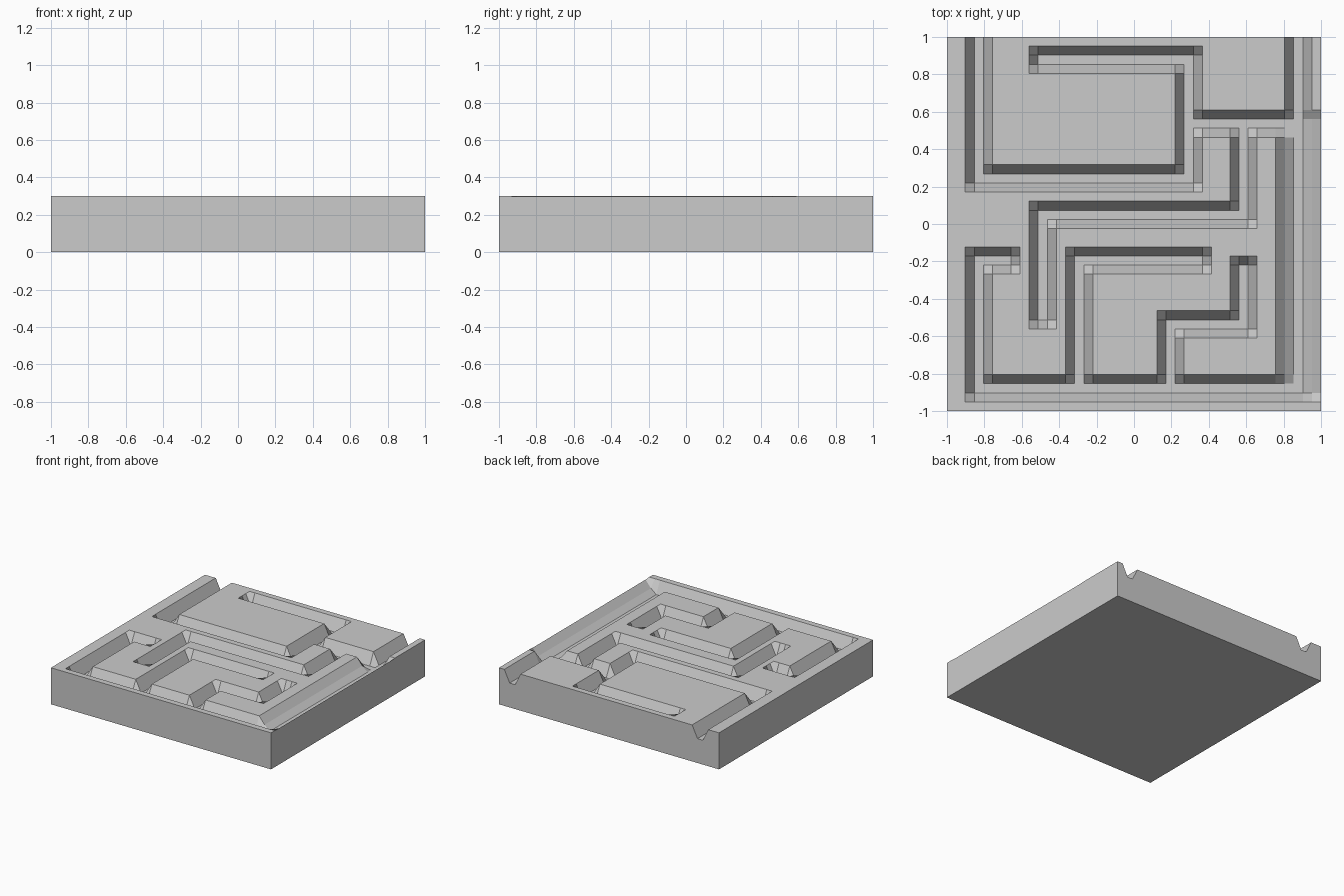
import bpy, bmesh

if "Cube" in bpy.data.objects:
    bpy.data.objects.remove(bpy.data.objects["Cube"])

N = 41            # grid cells per side
TOP, FLOOR = 0.30, 0.20

# channel floors as grid index boxes: (i0, i1, j0, j1)
CHANNELS = [
    (3, 4, 25, 41), (3, 27, 25, 26), (26, 27, 25, 39), (10, 27, 38, 39),   # upper loop
    (26, 39, 31, 32), (38, 39, 31, 41),                                    # upper right
    (32, 33, 21, 32), (10, 33, 21, 22), (10, 11, 10, 22),                  # middle branch
    (3, 4, 2, 17), (3, 7, 16, 17),                                         # lower left
    (14, 15, 2, 17), (14, 28, 16, 17),                                     # lower middle
    (24, 25, 2, 10), (24, 33, 9, 10), (32, 33, 9, 16),                     # lower right
    (3, 39, 2, 3), (38, 39, 2, 32),                                        # bottom and right runs
]


def inside(i, j, box):
    return box[0] <= i <= box[1] and box[2] <= j <= box[3]


def height(i, j):
    if any(inside(i, j, c) for c in CHANNELS):
        return FLOOR
    # widened banks of the right-hand channel
    if i in (37, 40) and 2 <= j <= 32:
        return 0.24
    if i == 41 and 2 <= j <= 32:
        return 0.297
    return TOP


# top surface: grid lowered along the channels
bm = bmesh.new()
bmesh.ops.create_grid(bm, x_segments=N, y_segments=N, size=1.0)
for v in bm.verts:
    i = round((v.co.x + 1) * N / 2)
    j = round((v.co.y + 1) * N / 2)
    v.co.z = height(i, j)

# side walls and base
rim = [e for e in bm.edges if e.is_boundary]
ext = bmesh.ops.extrude_edge_only(bm, edges=rim)["geom"]
for v in ext:
    if isinstance(v, bmesh.types.BMVert):
        v.co.z = 0.0
base = [e for e in bm.edges if e.is_boundary]
bmesh.ops.contextual_create(bm, geom=base)
bmesh.ops.recalc_face_normals(bm, faces=bm.faces)

mesh = bpy.data.meshes.new("channel_slab")
bm.to_mesh(mesh)
bm.free()
slab = bpy.data.objects.new("channel_slab", mesh)
bpy.context.collection.objects.link(slab)
